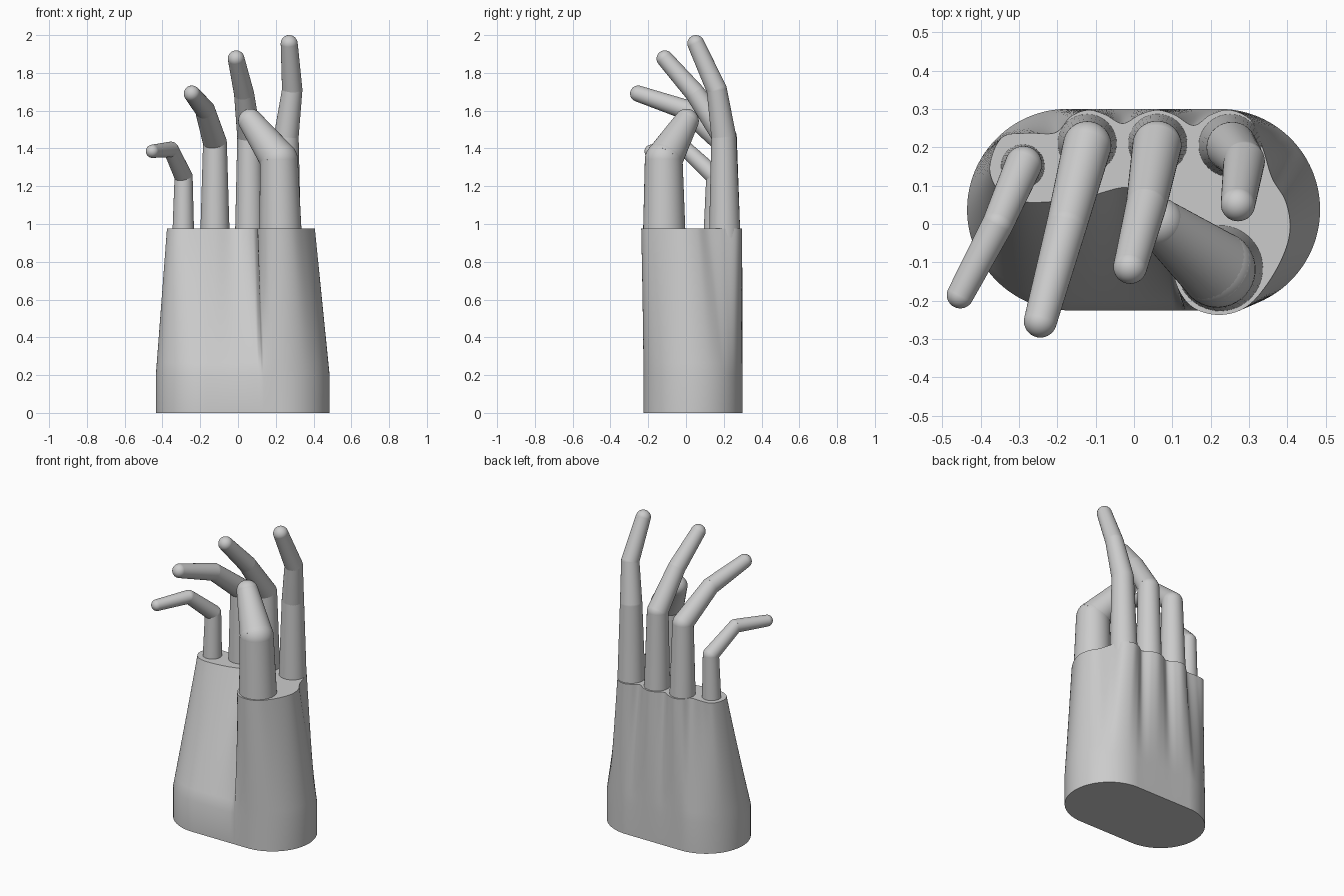
import bpy, bmesh, math
from mathutils import Vector

if "Cube" in bpy.data.objects:
    bpy.data.objects.remove(bpy.data.objects["Cube"])

GREY = (0.6, 0.6, 0.6, 1)
mat = bpy.data.materials.new("plain grey")
mat.use_nodes = True
mat.diffuse_color = GREY
mat.node_tree.nodes["Principled BSDF"].inputs["Base Color"].default_value = GREY


def finish(name, bm, angle):
    bmesh.ops.recalc_face_normals(bm, faces=bm.faces)
    mesh = bpy.data.meshes.new(name)
    bm.to_mesh(mesh)
    bm.free()
    ob = bpy.data.objects.new(name, mesh)
    bpy.context.collection.objects.link(ob)
    mesh.materials.append(mat)
    bpy.ops.object.select_all(action='DESELECT')
    ob.select_set(True)
    bpy.context.view_layer.objects.active = ob
    bpy.ops.object.shade_smooth_by_angle(angle=math.radians(angle))


# Wrist outline: a stadium walked by length, from its -x end along the back
R, XL, XR, YC = 0.2625, -0.1725, 0.2225, 0.0375
QUARTER, STRAIGHT = math.pi * R / 2, XR - XL
HALF = 2 * QUARTER + STRAIGHT


def length_at(x):
    if x < XL:
        return R * math.acos(max(-1, min(1, (XL - x) / R)))
    if x > XR:
        return QUARTER + STRAIGHT + R * math.asin(min(1, (x - XR) / R))
    return QUARTER + x - XL


def stadium(s):
    side = 1
    s %= 2 * HALF
    if s > HALF:
        s, side = 2 * HALF - s, -1
    if s < QUARTER:
        x, y = XL - R * math.cos(s / R), R * math.sin(s / R)
    elif s < QUARTER + STRAIGHT:
        x, y = XL + s - QUARTER, R
    else:
        a = (s - QUARTER - STRAIGHT) / R
        x, y = XR + R * math.sin(a), R * math.cos(a)
    return x, YC + side * y


# Knuckle outline, back half then front half
BACK = [(-0.376, 0.15), (-0.345, 0.225), (-0.28, 0.237), (-0.205, 0.238),
        (-0.165, 0.28), (-0.12, 0.297), (-0.075, 0.285), (-0.03, 0.262),
        (0.015, 0.285), (0.06, 0.297), (0.105, 0.285), (0.155, 0.257),
        (0.2, 0.285), (0.25, 0.297), (0.305, 0.27), (0.335, 0.2),
        (0.36, 0.12), (0.395, 0.06)]
FRONT = [(0.407, -0.01), (0.39, -0.08), (0.345, -0.16), (0.29, -0.218),
         (0.22, -0.237), (0.15, -0.215), (0.108, -0.15), (0.1, -0.05),
         (0.085, 0.04), (0.03, 0.085), (-0.03, 0.095), (-0.12, 0.072),
         (-0.22, 0.058), (-0.3, 0.06), (-0.355, 0.09)]


def wrist_length(x, front):
    s = length_at((x + 0.376) / 0.783 * 0.92 - 0.435)
    return 2 * HALF - s if front else s


def spline(p0, p1, p2, p3, t):
    return 0.5 * (2 * p1 + (p2 - p0) * t + (2 * p0 - 5 * p1 + 4 * p2 - p3) * t**2
                  + (3 * p1 - p0 - 3 * p2 + p3) * t**3)


# Palm: straight wrist, then a ruled blend up to the knuckle outline
ctrl = [Vector(p) for p in BACK + FRONT]
lens = [wrist_length(p[0], False) for p in BACK] + [wrist_length(p[0], True) for p in FRONT]
lens.append(2 * HALF)
n, steps, rows = len(ctrl), 8, 12
low, top = [], []
for i in range(n):
    four = [ctrl[(i + k) % n] for k in (-1, 0, 1, 2)]
    for j in range(steps):
        t = j / steps
        top.append(spline(*four, t))
        low.append(Vector(stadium(lens[i] + (lens[i + 1] - lens[i]) * t)))

bm = bmesh.new()
levels = [(0, 0)] + [(0.2 + 0.775 * k / rows, k / rows) for k in range(rows + 1)]
rings = [[bm.verts.new((*a.lerp(b, f), z)) for a, b in zip(low, top)] for z, f in levels]
for r0, r1 in zip(rings, rings[1:]):
    for i in range(len(r0)):
        j = (i + 1) % len(r0)
        bm.faces.new((r0[i], r0[j], r1[j], r1[i]))
bm.faces.new(rings[0])
bm.faces.new(rings[-1])
finish("palm", bm, 40)


# Fingers: tapered segments with a ball at each joint and at the tip
def finger(name, joints):
    bm = bmesh.new()
    for (*a, ra), (*b, rb) in zip(joints, joints[1:]):
        a, b = Vector(a), Vector(b)
        axis = b - a
        rot = axis.to_track_quat('Z', 'Y').to_matrix().to_4x4()
        rot.translation = (a + b) / 2
        bmesh.ops.create_cone(bm, segments=40, radius1=ra, radius2=rb,
                              depth=axis.length, cap_ends=True, matrix=rot)
        rot.translation = b
        bmesh.ops.create_uvsphere(bm, u_segments=40, v_segments=20, radius=rb, matrix=rot)
    finish(name, bm, 40)


finger("little_finger", [(-0.29, 0.15, 0.93, 0.058), (-0.288, 0.155, 1.25, 0.048),
                         (-0.355, 0.0, 1.395, 0.041), (-0.453, -0.185, 1.385, 0.035)])
finger("ring_finger", [(-0.122, 0.21, 0.93, 0.078), (-0.122, 0.205, 1.43, 0.063),
                       (-0.175, 0.0, 1.605, 0.053), (-0.244, -0.253, 1.69, 0.043)])
finger("middle_finger", [(0.062, 0.21, 0.93, 0.078), (0.06, 0.205, 1.46, 0.064),
                         (0.032, 0.05, 1.69, 0.053), (-0.01, -0.112, 1.875, 0.044)])
finger("index_finger", [(0.25, 0.205, 0.93, 0.083), (0.255, 0.2, 1.46, 0.066),
                        (0.287, 0.163, 1.71, 0.054), (0.271, 0.052, 1.955, 0.045)])
finger("thumb", [(0.225, -0.115, 0.93, 0.113), (0.217, -0.118, 1.34, 0.1),
                 (0.066, 0.003, 1.545, 0.065)])
